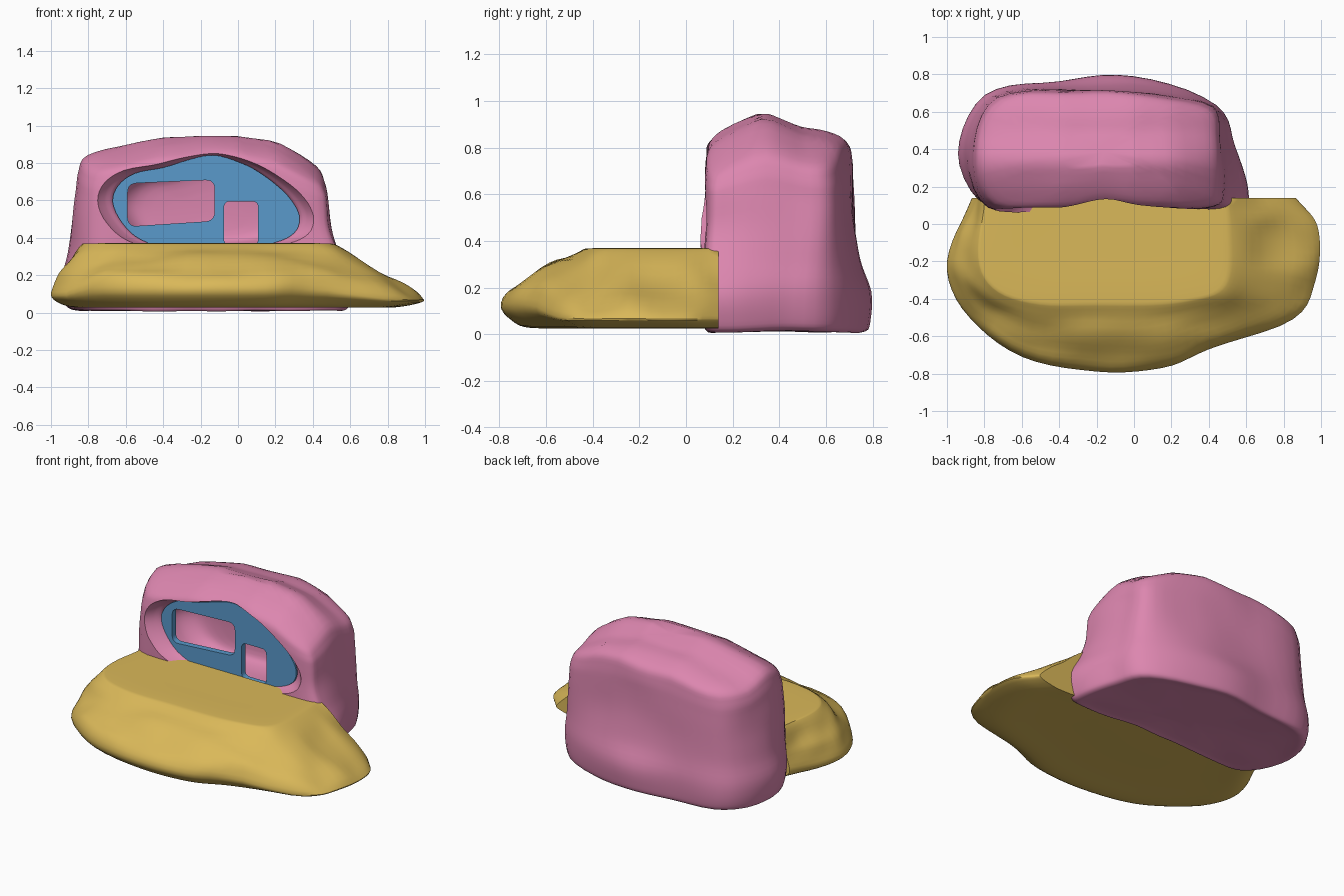
import bpy, bmesh, math
from mathutils import Vector, noise

if "Cube" in bpy.data.objects:
    bpy.data.objects.remove(bpy.data.objects["Cube"])


def material(name, rgb):
    m = bpy.data.materials.new(name)
    m.diffuse_color = (*rgb, 1)
    m.use_nodes = True
    m.node_tree.nodes["Principled BSDF"].inputs["Base Color"].default_value = m.diffuse_color
    return m


def catmull(a, b, c, d, t):
    return 0.5 * (2 * b + (c - a) * t + (2 * a - 5 * b + 4 * c - d) * t * t
                  + (3 * b - a - 3 * c + d) * t ** 3)


def spline(pts, n, closed):
    """Smooth curve through the points, n steps per span."""
    k, out = len(pts), []
    pick = (lambda i: pts[i % k]) if closed else (lambda i: pts[min(max(i, 0), k - 1)])
    for i in range(k if closed else k - 1):
        out += [catmull(*(pick(i + j) for j in (-1, 0, 1, 2)), s / n) for s in range(n)]
    return out if closed else out + [pts[-1].copy()]


def clamp(v):
    return min(max(v, 0), 1)


def lerp_table(table, x):
    for (x0, v0), (x1, v1) in zip(table, table[1:]):
        if x <= x1:
            return v0 + (v1 - v0) * max(0, (x - x0) / (x1 - x0))
    return table[-1][1]


def loft(name, rings, mat=None, warp=None, nu=5, nv=4, cut_y=None):
    """Closed smooth skin through control rings."""
    rings = [spline(r, nu, True) for r in rings]
    cols = [spline(list(col), nv, False) for col in zip(*rings)]
    bm = bmesh.new()
    grid = [[bm.verts.new(warp(p) if warp else p) for p in col] for col in cols]
    n, m = len(grid), len(grid[0])
    for i in range(n):
        a, b = grid[i], grid[(i + 1) % n]
        for j in range(m - 1):
            bm.faces.new((a[j], b[j], b[j + 1], a[j + 1]))
    for j in (0, m - 1):
        ring = [col[j] for col in grid]
        mid = bm.verts.new(sum((v.co for v in ring), Vector()) / n)
        for i in range(n):
            bm.faces.new((ring[i], ring[(i + 1) % n], mid))
    if cut_y is not None:
        res = bmesh.ops.bisect_plane(bm, geom=bm.verts[:] + bm.edges[:] + bm.faces[:],
                                     plane_co=(0, cut_y, 0), plane_no=(0, 1, 0), clear_outer=True)
        edges = [e for e in res['geom_cut'] if isinstance(e, bmesh.types.BMEdge)]
        bmesh.ops.edgeloop_fill(bm, edges=edges)
    bmesh.ops.recalc_face_normals(bm, faces=bm.faces[:])
    me = bpy.data.meshes.new(name)
    bm.to_mesh(me)
    bm.free()
    ob = bpy.data.objects.new(name, me)
    bpy.context.collection.objects.link(ob)
    if mat:
        me.materials.append(mat)
    return ob


def activate(ob):
    bpy.ops.object.select_all(action='DESELECT')
    ob.select_set(True)
    bpy.context.view_layer.objects.active = ob


def level(low, high, t, scale, z, centre):
    """Horizontal ring blended from the high outline (t=0) to the low one (t=1)."""
    cx, cy = centre
    return [Vector((cx + (h[0] + (l[0] - h[0]) * t - cx) * scale,
                    cy + (h[1] + (l[1] - h[1]) * t - cy) * scale, z))
            for l, h in zip(low, high)]


pink = material("pink_rock", (0.72, 0.24, 0.43))
yellow = material("yellow_rock", (0.70, 0.48, 0.10))
blue = material("blue_wall", (0.10, 0.32, 0.60))

# Cliff: tall rounded boulder with an uneven top
foot = [(-.78, .09), (-.4, .09), (-.15, .1), (.1, .1), (.55, .07), (.61, .18), (.54, .42),
        (.44, .64), (0, .79), (-.4, .765), (-.8, .69), (-.94, .38)]
crown = [(-.78, .09), (-.4, .07), (-.15, .1), (.1, .08), (.43, .09), (.485, .18), (.475, .45),
         (.42, .63), (.1, .7), (-.3, .72), (-.74, .68), (-.88, .38)]
drop_x = [(-.85, .11), (-.7, .07), (-.4, .01), (0, 0), (.2, .04), (.4, .14), (.5, .19)]
drop_y = [(.05, .14), (.12, .11), (.2, .06), (.31, .005), (.36, .005), (.5, .07), (.6, .09),
          (.72, .14)]


def cliff_warp(p):
    height = 0.95 - lerp_table(drop_x, p.x) - 0.9 * lerp_table(drop_y, p.y)
    f = clamp((p.z - 0.2) / 0.75)
    z = p.z * (1 - f) + p.z * height / 0.95 * f
    q = Vector((p.x, p.y, z)) + noise.noise_vector(p * 3.5) * 0.01
    q.z = max(q.z, 0.0)
    return q


cliff_levels = [(1, .3, .02), (1, .8, .015), (1, .94, .012), (1, .985, .06), (1, 1, .18),
                (.45, 1, .33), (.08, 1, .5), (0, .99, .7), (0, .97, .84), (0, .9, .94),
                (0, .6, .955), (0, .25, .95)]
cliff = loft("cliff", [level(foot, crown, *v, (-.17, .4)) for v in cliff_levels], pink, cliff_warp)

# House front outline, also used for the hollow behind it
front = [(-.67, .59), (-.64, .68), (-.55, .745), (-.4, .775), (-.27, .815), (-.16, .84),
         (-.07, .83), (.08, .77), (.22, .67), (.3, .58), (.33, .5), (.3, .425), (.2, .375),
         (0, .345), (-.35, .345), (-.52, .39), (-.62, .48)]

# Hollow carved into the cliff, flaring towards the front
hollow = loft("hollow_cutter", [
    [Vector((-.17 + (x + .17) * sx, y, .5 + (z - .5) * sz)) for x, z in front]
    for y, sx, sz in ((-.1, 1.3, 1.12), (.05, 1.2, 1.08), (.12, 1.09, 1.04), (.165, .99, .99),
                      (.28, .93, .93), (.36, .75, .75), (.38, .4, .4))], nu=4)
hollow.hide_render = True
mod = cliff.modifiers.new("hollow", 'BOOLEAN')
mod.operation, mod.object, mod.solver = 'DIFFERENCE', hollow, 'EXACT'
activate(cliff)
bpy.ops.object.modifier_apply(modifier=mod.name)
bpy.data.objects.remove(hollow)

# Terrace: low rock with a flat top, sloping sides and a straight back
rim = [(-.7, .3), (-.92, .02), (-1, -.25), (-.88, -.5), (-.6, -.71), (-.2, -.79), (.15, -.77),
       (.4, -.67), (.85, -.51), (.97, -.3), (.99, -.05), (.9, .1), (.64, .3), (0, .3)]
deck = [(-.7, .3), (-.81, .02), (-.82, -.22), (-.72, -.36), (-.5, -.42), (-.2, -.42), (.1, -.42),
        (.3, -.4), (.44, -.36), (.5, -.25), (.5, -.05), (.49, .1), (.47, .3), (-.1, .3)]


def terrace_warp(p):
    q = p.copy()
    slope = clamp((p.z - .1) / .06) * clamp((.35 - p.z) / .05)
    q += noise.noise_vector(Vector((p.x * 3.5, p.y * 6, p.z * 6))) * 0.02 * slope
    # lower ledge along the front, thin lip at the right, low edge at the sides
    ahead = clamp((-p.y - .45) / .15)
    q.z += .03 * ahead * slope
    lift = clamp((p.z - .035) / .08)
    q.z -= .045 * clamp((p.x - .5) / .3) * lift
    q.z -= .02 * (1 - ahead) * clamp(lift) * clamp((.2 - p.z) / .06) * (p.x < .5)
    q.z += .02 * ahead * lift * clamp((.2 - p.z) / .06) * clamp((.6 - p.x) / .3)
    q.x = min(max(q.x, -1), 1)
    return q


terrace_levels = [(1, .3, .03), (1, .65, .03), (1, .86, .028), (1, .95, .055), (1, 1, .11),
                  (.8, 1, .19), (.45, 1, .27), (.1, 1, .355), (0, .94, .37), (0, .5, .37),
                  (0, .2, .37)]
terrace = loft("terrace", [level(rim, deck, *v, (-.1, .14)) for v in terrace_levels],
               yellow, terrace_warp, cut_y=.14)


# House front: flat wall with window and door openings
def rounded(corners, r):
    pts, k = [], len(corners)
    for i, c in enumerate(corners):
        c = Vector(c)
        a = c + (Vector(corners[i - 1]) - c).normalized() * r
        b = c + (Vector(corners[(i + 1) % k]) - c).normalized() * r
        for s in range(6):
            t = s / 5
            pts.append(a * (1 - t) ** 2 + c * 2 * t * (1 - t) + b * t * t)
    return pts


window = rounded([(-.59, .46), (-.125, .49), (-.125, .71), (-.59, .69)], .05)
door = rounded([(-.075, .36), (.108, .36), (.108, .595), (-.075, .595)], .035)
cu = bpy.data.curves.new("house_front", 'CURVE')
cu.dimensions, cu.fill_mode, cu.extrude = '2D', 'BOTH', 0.02
for pts in (spline([Vector(p) for p in front], 4, True), window, door):
    sp = cu.splines.new('POLY')
    sp.points.add(len(pts) - 1)
    for sp_pt, p in zip(sp.points, pts):
        sp_pt.co = (p.x, p.y, 0, 1)
    sp.use_cyclic_u = True
cu.materials.append(blue)
wall = bpy.data.objects.new("house_front", cu)
bpy.context.collection.objects.link(wall)
wall.location.y = .165
wall.rotation_euler.x = math.pi / 2
activate(wall)
bpy.ops.object.convert(target='MESH')

# Smooth shading
for ob in (cliff, terrace, bpy.context.view_layer.objects.active):
    activate(ob)
    bpy.ops.object.shade_smooth_by_angle(angle=math.radians(40))
